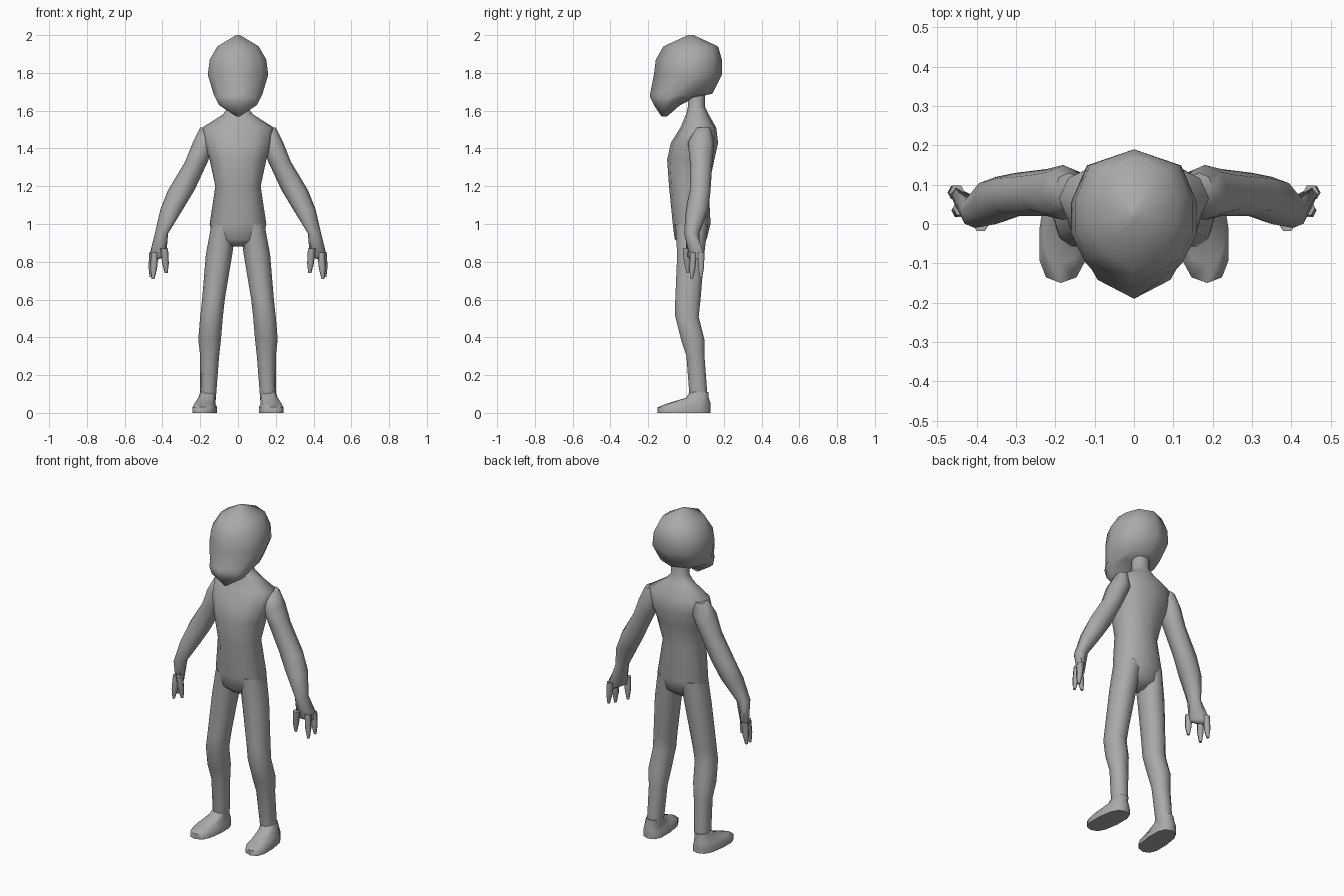
import bpy, bmesh, math
from mathutils import Vector

cube = bpy.data.objects.get("Cube")
if cube:
    bpy.data.objects.remove(cube)

grey = (.4, .4, .4, 1)
skin = bpy.data.materials.new("skin_grey")
skin.use_nodes = True
skin.diffuse_color = grey
skin.node_tree.nodes["Principled BSDF"].inputs["Base Color"].default_value = grey


def rounded(sides, power=.9):
    """Unit outline of a limb; a lower power makes it boxier."""
    angles = [math.tau * i / sides for i in range(sides)]
    soften = lambda value: math.copysign(abs(value) ** power, value)
    return [(soften(math.cos(a)), soften(math.sin(a))) for a in angles]


def ring(z, left, right, front, back, skew=0, splay=0):
    """Level cross-section: skew turns its width, splay turns its length."""
    centre = Vector(((left + right) / 2, (front + back) / 2, z))
    across = Vector(((right - left) / 2, skew * (right - left) / 2, 0))
    along = Vector((splay * (back - front) / 2, (back - front) / 2, 0))
    return centre, across, along


def belt(z, half_width, front, back):
    """Cross-section centred on the body."""
    return ring(z, -half_width, half_width, front, back)


def loft(bm, outline, rings):
    """Skin a stack of cross-sections and cap both ends."""
    loops = [[bm.verts.new(centre + across * u + along * v) for u, v in outline]
             for centre, across, along in rings]
    for lower, upper in zip(loops, loops[1:]):
        for i in range(len(outline)):
            bm.faces.new((lower[i - 1], lower[i], upper[i], upper[i - 1]))
    bm.faces.new(loops[0])
    bm.faces.new(loops[-1])


def build(name, parts, mirrored=False):
    bm = bmesh.new()
    for outline, rings in parts:
        loft(bm, outline, rings)
    bmesh.ops.recalc_face_normals(bm, faces=bm.faces)
    mesh = bpy.data.meshes.new(name)
    bm.to_mesh(mesh)
    bm.free()
    mesh.materials.append(skin)
    obj = bpy.data.objects.new(name, mesh)
    bpy.context.collection.objects.link(obj)
    if mirrored:
        mirror = obj.modifiers.new("Mirror", 'MIRROR')
        mirror.use_mirror_merge = False
    bpy.ops.object.select_all(action='DESELECT')
    obj.select_set(True)
    bpy.context.view_layer.objects.active = obj
    bpy.ops.object.shade_smooth_by_angle(angle=math.radians(65))


# Head: ridged front and back, long slanted jaw
side = [(0, 1), (.75, .77), (1, .25), (1, -.2), (.77, -.6), (0, -1)]
head_outline = side + [(-u, v) for u, v in side[-2:0:-1]]
build("head", [(head_outline, [
    belt(2, .01, .01, .04),
    belt(1.94, .11, -.12, .17),
    belt(1.87, .15, -.16, .19),
    belt(1.79, .16, -.17, .19),
    belt(1.69, .13, -.19, .14),
    belt(1.67, .12, -.19, .05),
    belt(1.63, .1, -.17, -.03),
    belt(1.57, .01, -.13, -.1)])])

# Neck and torso
build("torso", [(rounded(sides=12), [
    belt(1.7, .05, .01, .1),
    belt(1.62, .05, .01, .1),
    belt(1.58, .08, 0, .12),
    belt(1.51, .19, -.03, .16),
    belt(1.43, .18, -.08, .17),
    belt(1.34, .15, -.1, .15),
    belt(1.2, .12, -.09, .12),
    belt(1, .15, -.07, .13),
    belt(.92, .13, -.06, .11),
    belt(.88, .04, -.02, .06)])])


def digit(base, tip, radius):
    """Tapered finger between two points."""
    rings = []
    for step, taper in ((0, 1), (.6, .9), (1, .4)):
        x, y, z = Vector(base).lerp(Vector(tip), step)
        r = radius * taper
        rings.append(ring(z, x - r, x + r, y - r, y + r))
    return rounded(sides=6), rings


# Arms running down into the turned palm, with a thumb and two fingers
arm = [
    ring(1.51, .13, .2, .05, .13),
    ring(1.43, .12, .24, .01, .15),
    ring(1.33, .16, .28, .02, .14),
    ring(1.18, .23, .37, .02, .13),
    ring(1.08, .29, .41, 0, .12),
    ring(.95, .37, .44, -.01, .07),
    ring(.83, .38, .47, .02, .08, skew=.8),
    ring(.81, .43, .46, .04, .08, skew=.6)]
build("arms_and_hands", [
    (rounded(sides=8), arm),
    digit(base=(.39, 0, .87), tip=(.38, .01, .74), radius=.02),
    digit(base=(.44, .04, .85), tip=(.45, .03, .71), radius=.02),
    digit(base=(.45, .08, .85), tip=(.46, .08, .72), radius=.02)], mirrored=True)

# Legs, with the knee forward and the calf back
build("legs", [(rounded(sides=10), [
    ring(1, .01, .14, -.06, .12),
    ring(.84, .03, .17, -.05, .1),
    ring(.6, .07, .19, -.06, .08),
    ring(.51, .08, .2, -.06, .07),
    ring(.39, .09, .21, -.03, .1),
    ring(.3, .1, .2, 0, .1),
    ring(.04, .12, .2, .02, .12)])], mirrored=True)

# Feet: flat sole, low toes turned slightly out
build("feet", [(rounded(sides=12, power=.75), [
    ring(0, .11, .24, -.15, .13, splay=-.08),
    ring(.03, .11, .24, -.15, .13, splay=-.08),
    ring(.05, .12, .23, -.1, .13, splay=-.08),
    ring(.08, .12, .21, 0, .12),
    ring(.11, .12, .2, .02, .12)])], mirrored=True)
